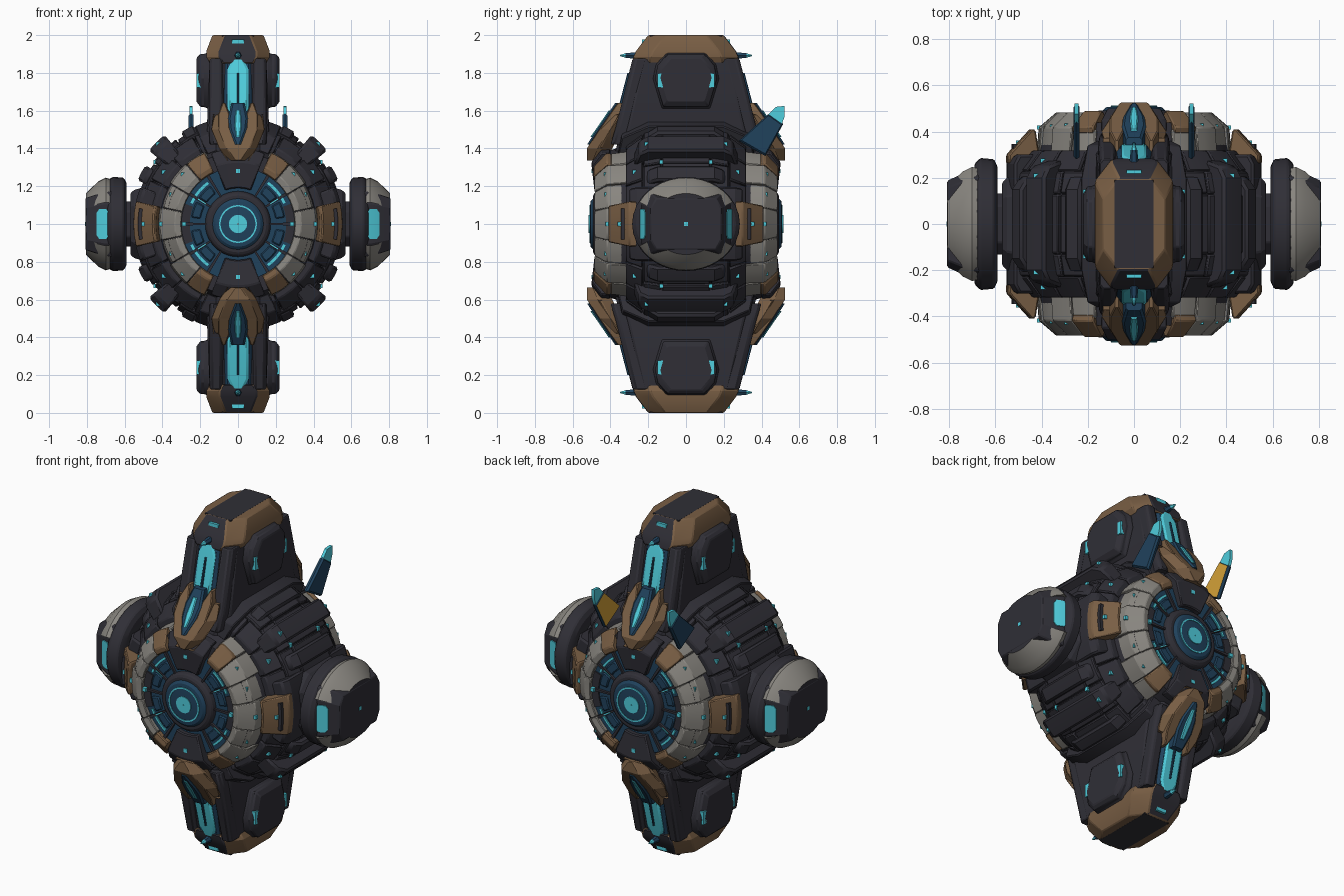
import bpy, bmesh, math
from itertools import product

if "Cube" in bpy.data.objects:
    bpy.data.objects.remove(bpy.data.objects["Cube"])

def mat(name, *c):
    m = bpy.data.materials.new(name)
    m.diffuse_color = (*c, 1)
    m.use_nodes = True
    m.node_tree.nodes["Principled BSDF"].inputs["Base Color"].default_value = m.diffuse_color
    return m

DARK = mat("dark_hull", .029, .028, .037)
PALE = mat("pale_armour", .25, .238, .215)
BROWN = mat("brown_armour", .19, .112, .058)
BLUE = mat("deep_blue", .0144, .054, .108)
CYAN = mat("cyan_glow", .08, .62, .73)
GOLD = mat("gold_inner", .66, .36, .04)

# Everything is written around the hub centre; mir lists the axes to mirror
def add(name, verts, faces, mats, mir='', rule=None, bev=.006):
    mats = mats if isinstance(mats, list) else [mats]
    cen = [[sum(verts[i][k] for i in f) / len(f) for k in range(3)] for f in faces]
    for s in product(*[((1, -1) if a in mir else (1,)) for a in 'xyz']):
        me = bpy.data.meshes.new(name)
        me.from_pydata([(v[0]*s[0], v[1]*s[1], 1 + v[2]*s[2]) for v in verts], [], faces)
        for m in mats:
            me.materials.append(m)
        if rule:
            for p, c in zip(me.polygons, cen):
                p.material_index = rule(*c)
        bm = bmesh.new()
        bm.from_mesh(me)
        bmesh.ops.recalc_face_normals(bm, faces=bm.faces)
        bm.to_mesh(me)
        bm.free()
        ob = bpy.data.objects.new(name, me)
        bpy.context.collection.objects.link(ob)
        if bev:
            b = ob.modifiers.new("bevel", 'BEVEL')
            b.width, b.segments, b.limit_method = bev, 1, 'ANGLE'
            b.angle_limit = math.radians(35)

def loft(name, rings, mats, closed=False, **kw):
    n, k = len(rings[0]), len(rings)
    verts = [v for r in rings for v in r]
    faces = [(i*n + j, i*n + (j+1) % n, (i+1) % k*n + (j+1) % n, (i+1) % k*n + j)
             for i in range(k if closed else k-1) for j in range(n)]
    if not closed:
        faces += [tuple(range(n)), tuple(range((k-1)*n, k*n))]
    add(name, verts, faces, mats, **kw)

# revolve a closed (radius, y) profile around the y axis between two angles
def arc(name, prof, a0, a1, mats, **kw):
    full = a1 - a0 >= 360
    n = max(2, round((a1 - a0) / 6))
    rings = []
    for i in range(n if full else n + 1):
        a = math.radians(a0 + (a1 - a0) * i / n)
        rings.append([(r*math.cos(a), y, r*math.sin(a)) for r, y in prof])
    loft(name, rings, mats, closed=full, **kw)

# stack of chamfered rectangles along z: (z, half width, y front, y back), shifted by xo
def zloft(name, secs, mats, cx=.02, cy=.02, xo=0, **kw):
    rings = []
    for z, h, a, b in secs:
        rings.append([(xo+x, y, z) for x, y in (
            (h, a+cy), (h, b-cy), (h-cx, b), (cx-h, b), (-h, b-cy), (-h, a+cy), (cx-h, a), (h-cx, a))])
    loft(name, rings, mats, **kw)

# yz outline extruded along x with scale: levels are (x, scale)
def xloft(name, poly, levels, mats, mid=None, **kw):
    cy, cz = mid or [sum(p[k] for p in poly) / len(poly) for k in (0, 1)]
    loft(name, [[(x, cy+(y-cy)*s, cz+(z-cz)*s) for y, z in poly] for x, s in levels], mats, **kw)

def box(name, c, h, m, **kw):
    x, y, z = c
    a, b, d = h
    loft(name, [[(x+i*a, y+j*b, z+k*d) for i, j in ((-1, -1), (1, -1), (1, 1), (-1, 1))]
                for k in (-1, 1)], m, **{'bev': 0, **kw})

def rect(r0, r1, y0, y1):
    return [(r0, y0), (r1, y0), (r1, y1), (r0, y1)]

# --- hub core and dark shell panels
arc("hub_core", [(.02, -.44), (.38, -.44), (.42, -.3), (.5, -.22), (.535, -.1), (.535, .1),
                 (.5, .22), (.42, .3), (.38, .44), (.02, .44)], 0, 360, DARK, bev=0)
for i in range(20):
    a = i * 18
    arc("shell_middle", rect(.5, .556 if i % 2 else .548, -.128, .128), a+.3, a+17.7, DARK)
    arc("shell_shoulder", [(.47, .132), (.55, .132), (.525, .226), (.47, .226)],
        a+.3, a+17.7, DARK, mir='y')
    arc("shell_rim", [(.4, .23), (.52, .23), (.45, .318), (.4, .318)], a+9.3, a+26.7, DARK, mir='y')

# --- raised ribs round the hull and the mounts beside the pods
for a, w, r, h in ((45, 5.5, .612, .25), (28, 4.5, .58, .2), (62, 4, .572, .2)):
    arc("hull_rib", [(.46, -h-.03), (r-.035, -h), (r, -h+.05), (r, h-.05), (r-.035, h), (.46, h+.03)],
        a-w, a+w, DARK, mir='xz', bev=.012)
arc("pod_mount", [(.42, -.3), (.53, -.3), (.553, -.26), (.553, .26), (.53, .3), (.42, .3)],
    -21, 21, DARK, mir='x', bev=.01)
arc("arm_shoulder", [(.4, -.36), (.5, -.34), (.565, -.2), (.565, .2), (.5, .34), (.4, .36)],
    66, 114, DARK, mir='z')

# --- armour ring on front and back
pale = [(.3, .43), (.3, .478), (.335, .484), (.412, .418), (.422, .3), (.37, .3)]
for a0, a1, k in ((-12, 12, 1), (12.4, 30.6, .975), (31, 49, 1)):
    arc("pale_ring_plate", [(r if r < .35 else r*k, y) for r, y in pale], a0, a1, PALE,
        mir='xy' if a0 < 0 else 'xyz', bev=.004)
arc("pale_ring_end", [(.36, .4), (.408, .41), (.422, .3), (.37, .3)], 49.4, 66, PALE, mir='xyz')
arc("brown_ring_end", [(.3, .43), (.3, .484), (.335, .49), (.418, .42), (.41, .39), (.36, .39)],
    49.4, 65, BROWN, mir='xyz')
arc("brown_side_plate", [(.42, .31), (.435, .405), (.45, .412), (.553, .3), (.553, .26), (.5, .25)],
    -12.5, 12.5, BROWN, mir='xy')
arc("side_plate_inset", rect(.46, .53, .25, .345), -9, 9, DARK, mir='xy', bev=0)
arc("ring_bridge", [(.19, .43), (.19, .485), (.33, .5), (.4, .45), (.4, .4)], 69, 111, DARK, mir='yz')

# --- central eye on front and back
arc("eye_dish", rect(.02, .3, .4, .455), 0, 360, BLUE, mir='y', bev=0)
arc("eye_collar", [(.12, .44), (.175, .45), (.168, .482), (.15, .492), (.12, .492)], 0, 360, DARK, mir='y')
arc("eye_lens", [(.005, .44), (.138, .44), (.138, .49), (.12, .505), (.06, .512), (.005, .512)],
    0, 360, BLUE, mir='y')
arc("eye_glow_ring", rect(.092, .1, .5, .512), 0, 360, CYAN, mir='y', bev=0)
arc("eye_pupil", rect(.003, .048, .5, .516), 0, 360, CYAN, mir='y', bev=0)
for a in (18, 44):
    arc("eye_dish_plate", rect(.2, .25, .44, .466), a-10, a+10, BLUE, mir='xyz')
arc("eye_glow_arc", rect(.262, .276, .44, .462), 24, 54, CYAN, mir='xyz', bev=0)
arc("eye_dark_arc", rect(.255, .3, .44, .462), 2, 21, DARK, mir='xyz', bev=0)
for a in (0, 32, 58):
    arc("eye_spoke", rect(.17, .3, .44, .47), a-1.6, a+1.6, DARK, mir='xyz' if a else 'xy', bev=0)
arc("eye_spoke_glow", rect(.2, .25, .46, .474), 31.3, 32.7, CYAN, mir='xyz', bev=0)

# --- upper and lower arms
zloft("arm_body", [(.28, .13, -.4, .4), (.5, .165, -.345, .345), (.87, .15, -.262, .262)],
      DARK, .05, .04, mir='z')
zloft("arm_rail", [(.42, .035, -.4, .4), (.52, .04, -.37, .37), (.875, .035, -.283, .283)], DARK,
      .015, .02, xo=.115, mir='xz')
zloft("arm_cap", [(.85, .15, -.285, .285), (.885, .168, -.278, .278), (.915, .168, -.265, .265),
                  (1, .135, -.2, .2)], [BROWN, DARK], .07, .09, mir='z',
      rule=lambda x, y, z: int(abs(x) < .01 and abs(y) > .1))
box("arm_cap_top", (0, 0, .997), (.085, .19, .0035), DARK, mir='z')
box("arm_cap_glow", (0, -.223, .966), (.032, .01, .01), CYAN, mir='yz')
pod = [(-.1, .9), (.1, .9), (.15, .84), (.165, .77), (.12, .62), (-.12, .62), (-.165, .77), (-.15, .84)]
xloft("arm_side_pod", pod, [(.13, 1.06), (.165, 1.06), (.175, 1), (.2, 1), (.22, .82)], DARK, mir='xz')
box("arm_pod_glow", (.208, .136, .76), (.012, .014, .038), CYAN, mir='xyz')
zloft("arm_window_frame", [(.55, .08, -.352, -.3), (.88, .075, -.272, -.23)], BLUE, mir='yz')
zloft("arm_window_glow", [(.57, .03, -.354, -.3), (.61, .055, -.348, -.3), (.82, .055, -.297, -.25),
                          (.87, .03, -.282, -.24)], CYAN, .012, .008, mir='yz', bev=0)
zloft("arm_window_bar", [(.6, .007, -.362, -.3), (.8, .005, -.31, -.25)], BLUE, .003, .003,
      mir='yz', bev=0)

# --- claws at the arm roots
zloft("claw", [(.335, .055, -.525, -.44), (.4, .1, -.525, -.39), (.5, .14, -.46, -.34),
               (.58, .13, -.395, -.3)], BROWN, .04, .06, mir='yz')
zloft("claw_prong", [(.5, .03, -.46, -.36), (.58, .03, -.405, -.32), (.64, .008, -.362, -.3)], BROWN,
      .005, .005, xo=.075, mir='xyz', bev=0)
zloft("claw_insert", [(.42, .015, -.524, -.44), (.5, .045, -.472, -.36), (.56, .052, -.43, -.32),
                      (.64, .035, -.375, -.3)], BLUE, .01, .01, mir='yz', bev=0)
zloft("claw_glow", [(.46, .01, -.507, -.44), (.52, .018, -.464, -.36), (.6, .013, -.41, -.32)],
      CYAN, .005, .005, mir='yz', bev=0)

# --- small spikes on the arm tips
for nm, y0, y1, r0, r1, m in (("tip_spike", .25, .32, .022, .014, BLUE),
                              ("tip_spike_end", .32, .35, .014, .003, CYAN)):
    loft(nm, [[(r*math.cos(t*math.pi/3), y, .892+r*math.sin(t*math.pi/3)) for t in range(6)]
              for y, r in ((y0, r0), (y1, r1))], m, mir='yz', bev=0)

# --- back horns with gold inner face
xloft("horn", [(.28, .44), (.42, .36), (.515, .53), (.44, .585)], [(.235, .93), (.25, 1), (.262, .9)],
      [BLUE, GOLD], mir='x', bev=0, rule=lambda x, y, z: int(x < .2355))
xloft("horn_tip", [(.437, .58), (.508, .53), (.522, .57), (.522, .625), (.475, .62)],
      [(.24, 1), (.258, 1)], CYAN, mir='x', bev=0)

# --- side pods: dark disc, two pale lobes and a dark core block between them
def ell(a, b, n):
    return [(.28*math.cos(math.radians(a+(b-a)*t/n)), .245*math.sin(math.radians(a+(b-a)*t/n)))
            for t in range(n + (b-a < 360))]
octo = [(.2, .1), (.12, .18), (-.12, .18), (-.2, .1), (-.2, -.1), (-.12, -.18), (.12, -.18), (.2, -.1)]
xloft("side_collar", octo, [(.46, 1.15), (.55, 1), (.57, .9)], DARK, mir='x')
xloft("side_stem", octo, [(.5, .66), (.63, .66)], DARK, mir='x')
xloft("side_pod_back", ell(0, 360, 32), [(.59, .88), (.605, 1), (.665, 1.02), (.69, .93)], DARK, mir='x')
xloft("side_pod_lobe", ell(28, 152, 14), [(.675, .97), (.7, 1), (.74, .92), (.806, .66)], [PALE, DARK],
      mid=(0, 0), mir='xz', bev=0, rule=lambda x, y, z: int(x > .8))
xloft("side_pod_core", [(.225, .1), (.19, .165), (-.19, .165), (-.225, .1),
                        (-.225, -.1), (-.19, -.165), (.19, -.165), (.225, -.1)],
      [(.66, 1.06), (.7, 1.04), (.75, .95), (.808, .83)], DARK, mir='x')
loft("side_pod_window", [[(x, y, -h), (x, y, h), (x, y+.02, h), (x, y+.02, -h)]
                         for x, y, h in ((.685, -.245, .06), (.695, -.243, .08), (.735, -.225, .08),
                                         (.748, -.218, .06))], CYAN, mir='xy', bev=0)
box("side_pod_stud", (.803, 0, 0), (.007, .01, .01), CYAN, mir='x')

# --- small glowing studs over the hull
for r, a, y in ((.285, 0, .471), (.408, 0, .418), (.5, 0, .353), (.385, 24, .422), (.39, 42, .425),
                (.545, 37, .13), (.48, 35, .275), (.6, 45, .21)):
    t = math.radians(a)
    box("glow_stud", (r*math.cos(t), y, r*math.sin(t)), (.011, .009, .011), CYAN,
        mir='xyz' if a else 'xy')
box("bridge_stud", (0, .49, .28), (.011, .009, .011), CYAN, mir='yz')

bpy.ops.object.select_all(action='SELECT')
bpy.context.view_layer.objects.active = bpy.context.scene.objects[0]
bpy.ops.object.shade_smooth_by_angle(angle=math.radians(25))
